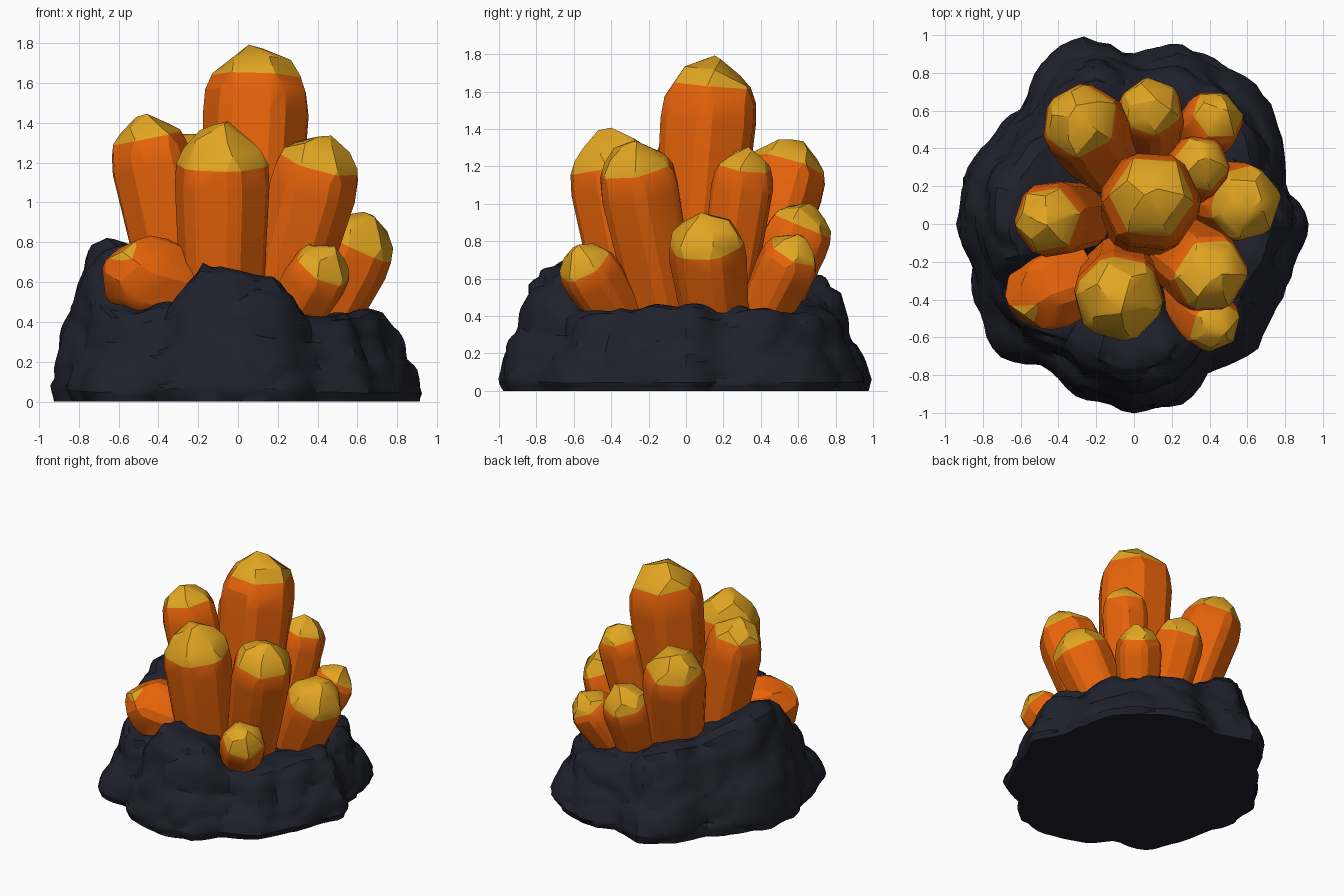
import bpy, bmesh, math, random
from mathutils import Vector, noise

random.seed(7)

old = bpy.data.objects.get("Cube")
if old:
    bpy.data.objects.remove(old, do_unlink=True)


def material(name, rgb):
    mat = bpy.data.materials.new(name)
    mat.use_nodes = True
    mat.diffuse_color = (*rgb, 1)
    shader = mat.node_tree.nodes["Principled BSDF"]
    shader.inputs["Base Color"].default_value = (*rgb, 1)
    shader.inputs["Roughness"].default_value = 0.7
    return mat


ROCK = material("dark_slate", (0.014, 0.015, 0.025))
ORANGE = material("crystal_orange", (0.8, 0.125, 0.003))
YELLOW = material("tip_yellow", (0.76, 0.38, 0.016))


def finish(name, bm, mats, angle):
    bmesh.ops.recalc_face_normals(bm, faces=bm.faces[:])
    mesh = bpy.data.meshes.new(name)
    bm.to_mesh(mesh)
    bm.free()
    for mat in mats:
        mesh.materials.append(mat)
    obj = bpy.data.objects.new(name, mesh)
    bpy.context.collection.objects.link(obj)
    bpy.ops.object.select_all(action="DESELECT")
    obj.select_set(True)
    bpy.context.view_layer.objects.active = obj
    bpy.ops.object.shade_smooth_by_angle(angle=math.radians(angle))


# Rock mound: outline radius and rim height every 15 degrees from +x
RADII = [.94, .83, .9, .97, .97, .98, .91, 1.02, .98, .86, .89, .94,
         .94, .9, .95, .98, .89, .96, 1, .97, .87, .92, .87, .89]
RIMS = [.45, .45, .45, .43, .44, .48, .5, .62, .66, .66, .74, .8,
        .82, .78, .56, .45, .5, .69, .66, .62, .46, .42, .44, .46]
# Side section: share of radius, share of rim height
SECTION = [(.98, 0), (1, .1), (.975, .25), (.94, .4), (.9, .52), (.87, .66),
           (.84, .84), (.78, .96), (.7, 1), (.56, .96), (.4, .9), (.2, .9)]
STEPS = 96


def sample(values, turn):
    """Smoothly blend a closed list of values."""
    f = turn * len(values)
    i = int(f)
    t = f - i
    t = t * t * (3 - 2 * t) * 0.5 + t * 0.5
    return values[i % len(values)] * (1 - t) + values[(i + 1) % len(values)] * t


def section(u):
    f = u * (len(SECTION) - 1)
    i = min(int(f), len(SECTION) - 2)
    return Vector(SECTION[i]).lerp(Vector(SECTION[i + 1]), f - i)


def rock_point(turn, u):
    share = section(u)
    radius = sample(RADII, turn) * share.x
    height = sample(RIMS, turn) * share.y
    ang = turn * math.tau
    out = Vector((math.cos(ang), math.sin(ang), 0))
    p = out * radius + Vector((0, 0, height))
    near = noise.voronoi(p * 3.5)[0]
    crack = min(near[1] - near[0], 0.25) - 0.16
    rough = 0.08 * crack + 0.025 * noise.noise(p * 5)
    p += out * rough
    if height > 0:
        p.z = max(0.02, p.z + rough * share.y)
    return p


bm = bmesh.new()
rings = [[bm.verts.new(rock_point(k / STEPS, j / 33)) for k in range(STEPS)]
         for j in range(34)]
for low, high in zip(rings, rings[1:]):
    for k in range(STEPS):
        n = (k + 1) % STEPS
        bm.faces.new((low[k], low[n], high[n], high[k]))
bm.faces.new(rings[0])
bm.faces.new(rings[-1])
bmesh.ops.triangulate(bm, faces=[f for f in bm.faces if len(f.verts) == 4])
finish("rock_base", bm, [ROCK], 32)


# Crystals: chamfered six-sided columns with a faceted, coloured tip
def crystal(name, base, tip, radius, cap, spin, lean=(0, 0, 0)):
    base, tip = Vector(base), Vector(tip)
    axis = (tip - base).normalized()
    side = axis.orthogonal().normalized()
    other = axis.cross(side)
    bm = bmesh.new()

    def ring(centre, size, angles, wobble):
        for a in angles:
            a = math.radians(a + spin)
            r = size * random.uniform(1 - wobble, 1 + wobble)
            lift = axis * radius * random.uniform(-wobble, wobble)
            bm.verts.new(centre + lift + (side * math.cos(a) + other * math.sin(a)) * r)

    corners = [k * 60 + d for k in range(6) for d in (-9, 9)]
    ring(base, radius * 0.87, corners, 0.01)
    ring(tip - axis * radius * 1.35, radius * 1.03, corners, 0.015)
    ring(tip - axis * radius * 0.9, radius * 0.98, corners, 0.02)
    ring(tip - axis * radius * 0.58, radius * 0.87, range(0, 360, 60), 0.04)
    ring(tip - axis * radius * 0.31, radius * 0.62, range(20, 380, 72), 0.07)
    ring(tip - axis * radius * 0.04, radius * 0.18, range(0, 360, 120), 0.06)
    bmesh.ops.convex_hull(bm, input=bm.verts[:])
    loose = [v for v in bm.verts if not v.link_faces]
    bmesh.ops.delete(bm, geom=loose, context="VERTS")
    bmesh.ops.dissolve_limit(bm, angle_limit=math.radians(4),
                             verts=bm.verts[:], edges=bm.edges[:])
    # Cut the colour border square to the axis, or leaning from it
    normal = (axis + Vector(lean)).normalized()
    border = tip - axis * radius * cap
    bmesh.ops.bisect_plane(bm, geom=bm.verts[:] + bm.edges[:] + bm.faces[:],
                           plane_co=border, plane_no=normal)
    for face in bm.faces:
        above = (face.calc_center_median() - border).dot(normal) > 0
        face.material_index = int(above)
    finish(name, bm, [ORANGE, YELLOW], 24)


CRYSTALS = [
    ("main_crystal", (.05, .03, .4), (.1, .15, 1.79), .26, .6, 10),
    ("front_crystal", (-.08, -.26, .4), (-.08, -.43, 1.4), .235, .9, 0),
    ("right_crystal", (-.27, .04, .4), (-.48, .02, 1.44), .2, .6, 25),
    ("back_right_crystal", (-.13, .31, .4), (-.31, .59, 1.35), .22, .7, 40),
    ("front_left_crystal", (.19, -.11, .4), (.45, -.3, 1.34), .215, .72, 15),
    ("left_low_crystal", (.38, .16, .35), (.67, .09, .95), .205, .9, 30),
    ("left_inner_crystal", (.22, .2, .4), (.37, .33, 1.3), .165, .65, 5),
    ("back_low_crystal", (.09, .4, .35), (.09, .67, 1), .175, .75, 50),
    ("back_left_low_crystal", (.28, .38, .35), (.48, .62, .83), .16, .65, 20),
    ("front_left_low_crystal", (.24, -.34, .36), (.48, -.6, .77), .16, .75, 35),
    ("front_right_low_crystal", (-.25, -.28, .56), (-.68, -.42, .68), .215, -.15, 0,
     (.5, -.3, .45)),
]
for spec in CRYSTALS:
    crystal(*spec)
